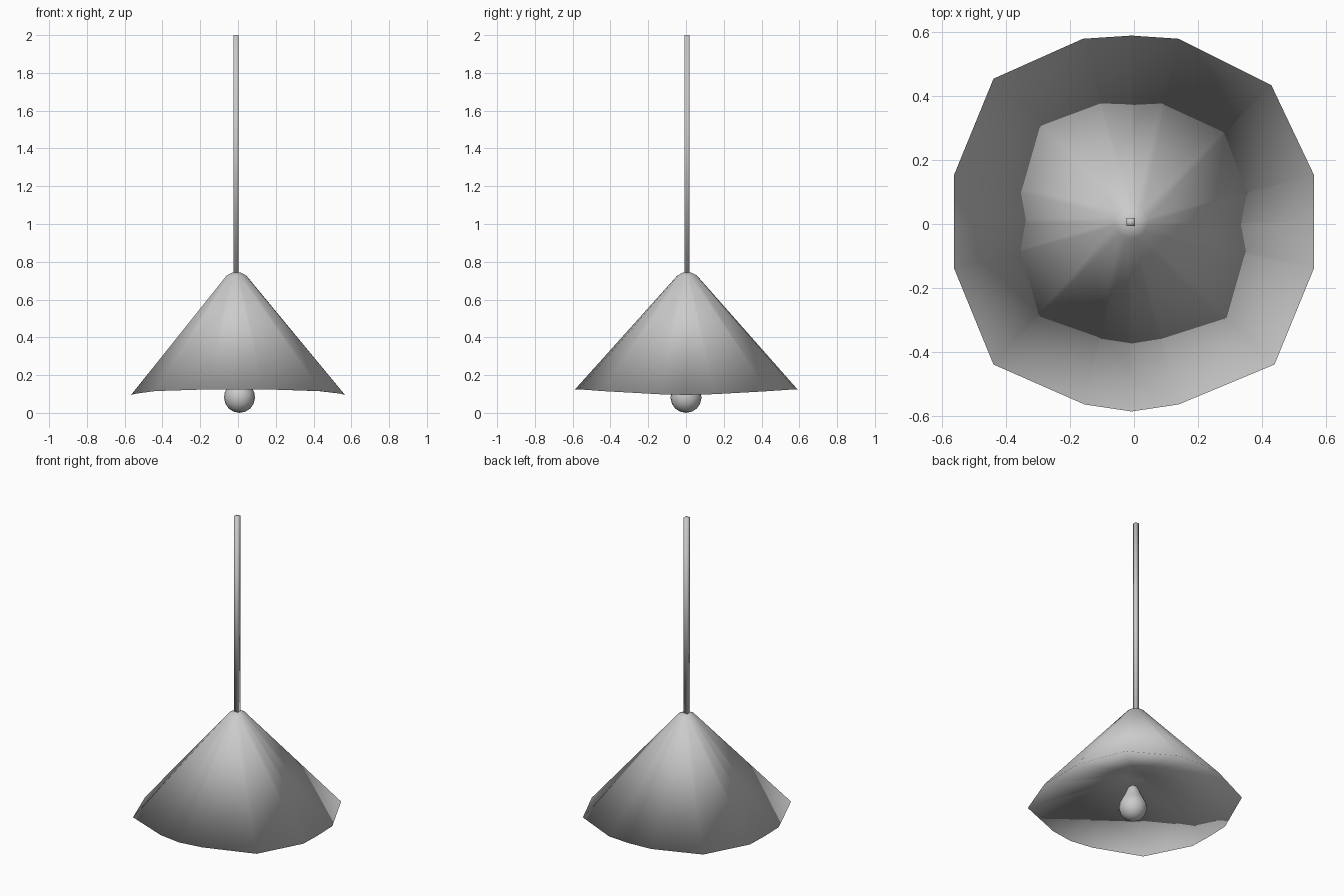
import bpy, bmesh, math

if "Cube" in bpy.data.objects:
    bpy.data.objects.remove(bpy.data.objects["Cube"])


def finish(name, bm):
    bmesh.ops.recalc_face_normals(bm, faces=bm.faces)
    for f in bm.faces:
        f.smooth = True
    me = bpy.data.meshes.new(name)
    bm.to_mesh(me)
    bm.free()
    ob = bpy.data.objects.new(name, me)
    bpy.context.collection.objects.link(ob)
    return ob


def ring(bm, pts):
    return [bm.verts.new(p) for p in pts]


def band(bm, a, b):
    # join two matching rings with triangles
    n = len(a)
    for i in range(n):
        j = (i + 1) % n
        bm.faces.new((a[i], a[j], b[i]))
        bm.faces.new((a[j], b[j], b[i]))


# shade: irregular polygon rim, outer skin and shallow inner ceiling
RIM = [(0.563, -0.14), (0.563, 0.005), (0.563, 0.155), (0.43, 0.435), (0.14, 0.58),
       (-0.008, 0.59), (-0.16, 0.58), (-0.44, 0.455), (-0.563, 0.155), (-0.563, 0.005),
       (-0.563, -0.14), (-0.44, -0.44), (-0.155, -0.565), (-0.008, -0.587),
       (0.14, -0.565), (0.44, -0.44)]
CX, CY = -0.008, 0.006


def collar(r, z):
    out = []
    for x, y in RIM:
        d = math.hypot(x - CX, y - CY)
        out.append((CX + (x - CX) / d * r, CY + (y - CY) / d * r, z))
    return out


bm = bmesh.new()
rim = ring(bm, [(x, y, 0.095 + 0.03 * min(1, abs(y) / 0.57) ** 1.5) for x, y in RIM])
shoulder, top = ring(bm, collar(0.052, 0.727)), ring(bm, collar(0.022, 0.743))
band(bm, rim, shoulder)
band(bm, shoulder, top)
bm.faces.new(top)
inner = ring(bm, collar(0.05, 0.30))
band(bm, rim, inner)
bm.faces.new(inner)
finish("shade", bm)

# hanging rod: slim square bar
bm = bmesh.new()
h = 0.013
sq = [(-1, -1), (1, -1), (1, 1), (-1, 1)]
lo, hi = [ring(bm, [(CX - 0.002 + x * h, CY + y * h, z) for x, y in sq]) for z in (0.735, 2.0)]
band(bm, lo, hi)
bm.faces.new(lo)
bm.faces.new(hi)
finish("hanging_rod", bm)

# bulb: pear-shaped lathe
profile = [(0.0, 0.0), (0.03, 0.006), (0.056, 0.022), (0.074, 0.047), (0.082, 0.08),
           (0.078, 0.108), (0.064, 0.137), (0.049, 0.165), (0.039, 0.19),
           (0.03, 0.212), (0.016, 0.226), (0.0, 0.23)]
N = 20
bm = bmesh.new()
rings = [ring(bm, [(0.008 + r * math.cos(2 * math.pi * i / N), r * math.sin(2 * math.pi * i / N), z)
                   for i in range(N)]) for r, z in profile]
for a, b in zip(rings, rings[1:]):
    band(bm, a, b)
bmesh.ops.remove_doubles(bm, verts=bm.verts, dist=0.0005)
finish("bulb", bm)
